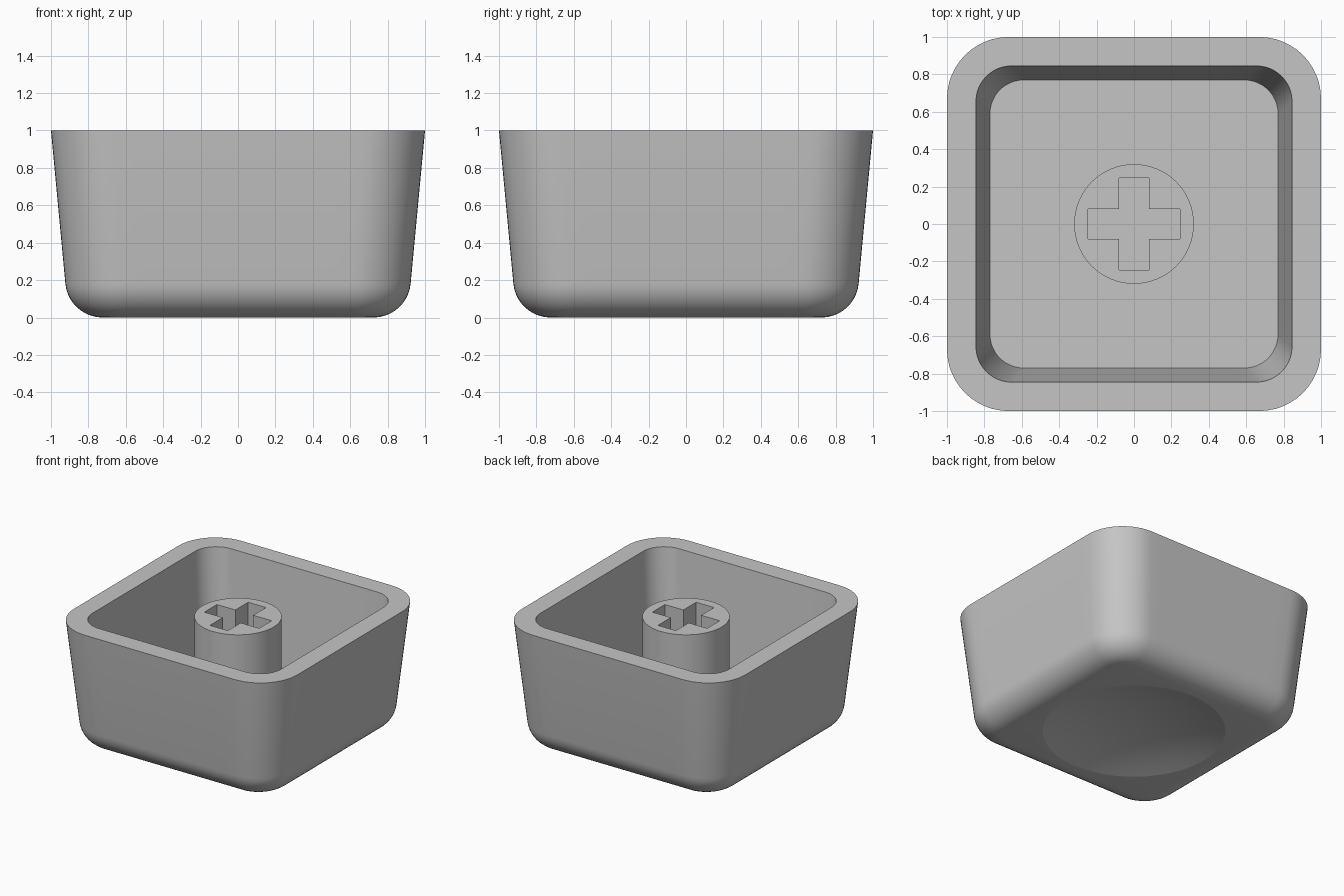
import bpy, bmesh, math
from mathutils import Vector

cube = bpy.data.objects.get("Cube")
if cube:
    bpy.data.objects.remove(cube, do_unlink=True)

grey = bpy.data.materials.new("light grey plastic")
grey.use_nodes = True
colour = (0.56, 0.56, 0.56, 1)
grey.diffuse_color = colour
grey.node_tree.nodes["Principled BSDF"].inputs["Base Color"].default_value = colour

SEG = 12          # steps per corner arc and per straight side
FLOOR = 0.2       # height of the inner floor
SLOPE = 0.094     # draft of the outer walls


def rounded_square(half, radius):
    """Outline with evenly split corners and sides, as 2D vectors."""
    pts = []
    c = half - radius
    for quarter in range(4):
        turn = quarter * math.pi / 2
        side = [Vector((half, -c + 2 * c * i / SEG)) for i in range(SEG)]
        arc = [Vector((c + radius * math.cos(a), c + radius * math.sin(a)))
               for a in (i / SEG * math.pi / 2 for i in range(SEG))]
        for p in side + arc:
            pts.append(Vector((p.x * math.cos(turn) - p.y * math.sin(turn),
                               p.x * math.sin(turn) + p.y * math.cos(turn))))
    return pts


def add_ring(bm, pts, z):
    return [bm.verts.new((p.x, p.y, z)) for p in pts]


def bridge(bm, low, high):
    n = len(low)
    for i in range(n):
        j = (i + 1) % n
        bm.faces.new((low[i], low[j], high[j], high[i]))


def finish(bm, name):
    bmesh.ops.recalc_face_normals(bm, faces=bm.faces[:])
    mesh = bpy.data.meshes.new(name)
    bm.to_mesh(mesh)
    bm.free()
    mesh.materials.append(grey)
    mesh.shade_smooth()
    mesh.set_sharp_from_angle(angle=math.radians(13))
    obj = bpy.data.objects.new(name, mesh)
    bpy.context.collection.objects.link(obj)
    return obj


# Shell: dished underside, rounded lower edge, drafted walls, rim and hollow
bm = bmesh.new()
rings = []
dish_radius, dish_depth, steps = 0.67, 0.1, 8
sphere = (dish_radius ** 2 + dish_depth ** 2) / (2 * dish_depth)
directions = [p.normalized() for p in rounded_square(0.72, 0.12)]
for i in range(1, steps + 1):
    r = dish_radius * i / steps
    z = dish_depth - sphere + math.sqrt(sphere ** 2 - r ** 2)
    rings.append(add_ring(bm, [d * r for d in directions], z))

fillet, draft, arc_steps = 0.2, math.atan(SLOPE), 10
tangent_z = fillet * (1 - math.sin(draft))
centre = 1 - SLOPE * (1 - tangent_z) - fillet * math.cos(draft)
for i in range(arc_steps + 1):
    a = -math.pi / 2 + (math.pi / 2 - draft) * i / arc_steps
    half = centre + fillet * math.cos(a)
    rings.append(add_ring(bm, rounded_square(half, half - centre + 0.11),
                          fillet + fillet * math.sin(a)))

for half, radius, z in ((1, 0.33, 1), (0.845, 0.19, 1), (0.77, 0.18, FLOOR)):
    rings.append(add_ring(bm, rounded_square(half, radius), z))
for low, high in zip(rings, rings[1:]):
    bridge(bm, low, high)
bm.faces.new(rings[-1])
top = bm.verts.new((0, 0, dish_depth))
for i, v in enumerate(rings[0]):
    bm.faces.new((top, rings[0][(i + 1) % len(rings[0])], v))
finish(bm, "shell")

# Stem: round post with a cross-shaped socket
bm = bmesh.new()
stem_top, arm, web = 0.95, 0.245, 0.08
circle = [Vector((math.cos(t), math.sin(t))) * 0.32
          for t in (i * math.tau / 64 for i in range(64))]
cross = []
for x, y in ((1, 0), (0, 1), (-1, 0), (0, -1)):
    out, across = Vector((x, y)), Vector((-y, x))
    cross += [out * arm - across * web, out * arm + across * web,
              out * web + across * web]
edges = []
for outline in (circle, cross):
    upper = add_ring(bm, outline, stem_top)
    bridge(bm, add_ring(bm, outline, FLOOR), upper)
    edges += [bm.edges.get((upper[i - 1], upper[i])) for i in range(len(upper))]
bmesh.ops.triangle_fill(bm, edges=edges, use_beauty=True, normal=(0, 0, 1))
finish(bm, "stem")
